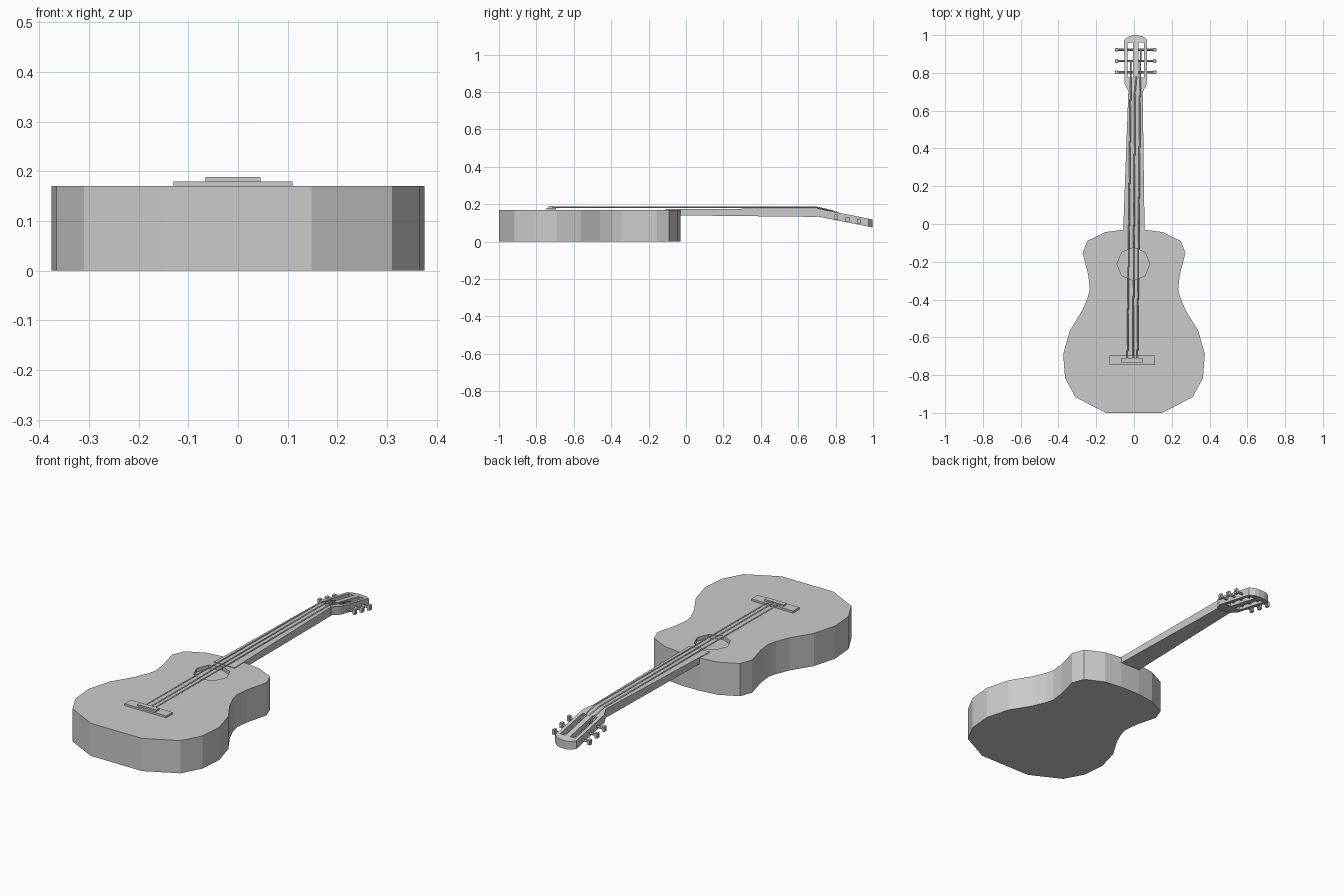
import bpy, bmesh, math

if "Cube" in bpy.data.objects:
    bpy.data.objects.remove(bpy.data.objects["Cube"])


def slab(name, outline, top, bottom):
    """Closed slab from a counter-clockwise outline; top/bottom give z as a function of y."""
    bm = bmesh.new()
    hi = [bm.verts.new((x, y, top(y))) for x, y in outline]
    lo = [bm.verts.new((x, y, bottom(y))) for x, y in outline]
    bm.faces.new(hi)
    bm.faces.new(lo[::-1])
    n = len(outline)
    for i in range(n):
        j = (i + 1) % n
        bm.faces.new((hi[i], lo[i], lo[j], hi[j]))
    bmesh.ops.recalc_face_normals(bm, faces=bm.faces)
    me = bpy.data.meshes.new(name)
    bm.to_mesh(me)
    bm.free()
    ob = bpy.data.objects.new(name, me)
    bpy.context.collection.objects.link(ob)
    return ob


def box(name, x0, x1, y0, y1, z0, z1):
    return slab(name, [(x0, y0), (x1, y0), (x1, y1), (x0, y1)], lambda y: z1, lambda y: z0)


def cut(target, cutter):
    cutter.hide_render = True
    cutter.hide_set(True)
    mod = target.modifiers.new("cut", 'BOOLEAN')
    mod.operation = 'DIFFERENCE'
    mod.solver = 'EXACT'
    mod.object = cutter


# body: half outline mirrored across x
half = [(0.148, -1.0), (0.31, -0.917), (0.365, -0.815), (0.375, -0.69), (0.34, -0.565),
        (0.275, -0.46), (0.245, -0.39), (0.234, -0.345), (0.242, -0.27), (0.272, -0.155),
        (0.248, -0.09), (0.152, -0.043), (0.055, -0.03)]
body = slab("body", half + [(-x, y) for x, y in reversed(half)], lambda y: 0.17, lambda y: 0.0)

# sound hole: shallow octagonal recess
ring = [(-0.003 + 0.087 * math.cos(i * math.pi / 4), -0.212 + 0.087 * math.sin(i * math.pi / 4))
        for i in range(8)]
cut(body, slab("sound_hole_cutter", ring, lambda y: 0.2, lambda y: 0.15))

# bridge and saddle
box("bridge", -0.13, 0.11, -0.747, -0.695, 0.165, 0.18)
box("saddle", -0.065, 0.045, -0.735, -0.71, 0.178, 0.189)

# neck, tapering towards the nut
slab("neck", [(-0.06, -0.11), (0.057, -0.11), (0.046, 0.7), (-0.03, 0.7)],
     lambda y: 0.1735 + 0.005 * (y + 0.11), lambda y: 0.14 - 0.011 * (y + 0.03))


# headstock: tilted back, with two open slots
def head_top(y):
    return 0.178 - 0.2 * (y - 0.7)


cx = 0.009
side = [(0.038, 0.7), (0.06, 0.745), (0.061, 0.975), (0.037, 0.993), (0.015, 0.998)]
head = slab("headstock", [(cx + x, y) for x, y in side] + [(cx - x, y) for x, y in reversed(side)],
            head_top, lambda y: head_top(y) - 0.043)
for s, label in ((-1, "left"), (1, "right")):
    a, b = sorted((cx + s * 0.014, cx + s * 0.043))
    cut(head, box("slot_cutter_" + label, a, b, 0.775, 0.96, 0.0, 0.3))

# tuning pegs: shaft across each slot and a square knob outside
for s, label in ((-1, "left"), (1, "right")):
    for i, y in enumerate((0.803, 0.863, 0.923)):
        z = head_top(y) - 0.026
        bpy.ops.mesh.primitive_cylinder_add(vertices=6, radius=0.006, depth=0.104,
                                            location=(cx + s * 0.058, y, z),
                                            rotation=(0, math.pi / 2, 0))
        bpy.context.object.name = f"peg_shaft_{label}_{i + 1}"
        a, b = sorted((cx + s * 0.094, cx + s * 0.108))
        box(f"peg_knob_{label}_{i + 1}", a, b, y - 0.01, y + 0.01, z - 0.013, z + 0.013)

# strings: bridge to nut, then down to the pegs
for i, (xb, xn, xe, ye) in enumerate(((-0.035, -0.018, -0.018, 0.86), (-0.005, 0.005, 0.018, 0.80),
                                      (0.018, 0.032, 0.035, 0.92))):
    cu = bpy.data.curves.new(f"string_{i + 1}", 'CURVE')
    cu.dimensions = '3D'
    cu.bevel_depth = 0.004
    cu.bevel_resolution = 0
    cu.use_fill_caps = True
    sp = cu.splines.new('POLY')
    pts = [(xb, -0.72, 0.184), (xn, 0.7, 0.183), (xn * 0.5 + xe * 0.5, 0.775, 0.166),
           (xe, ye, head_top(ye) - 0.018)]
    sp.points.add(len(pts) - 1)
    for p, co in zip(sp.points, pts):
        p.co = (*co, 1)
    bpy.context.collection.objects.link(bpy.data.objects.new(f"string_{i + 1}", cu))
